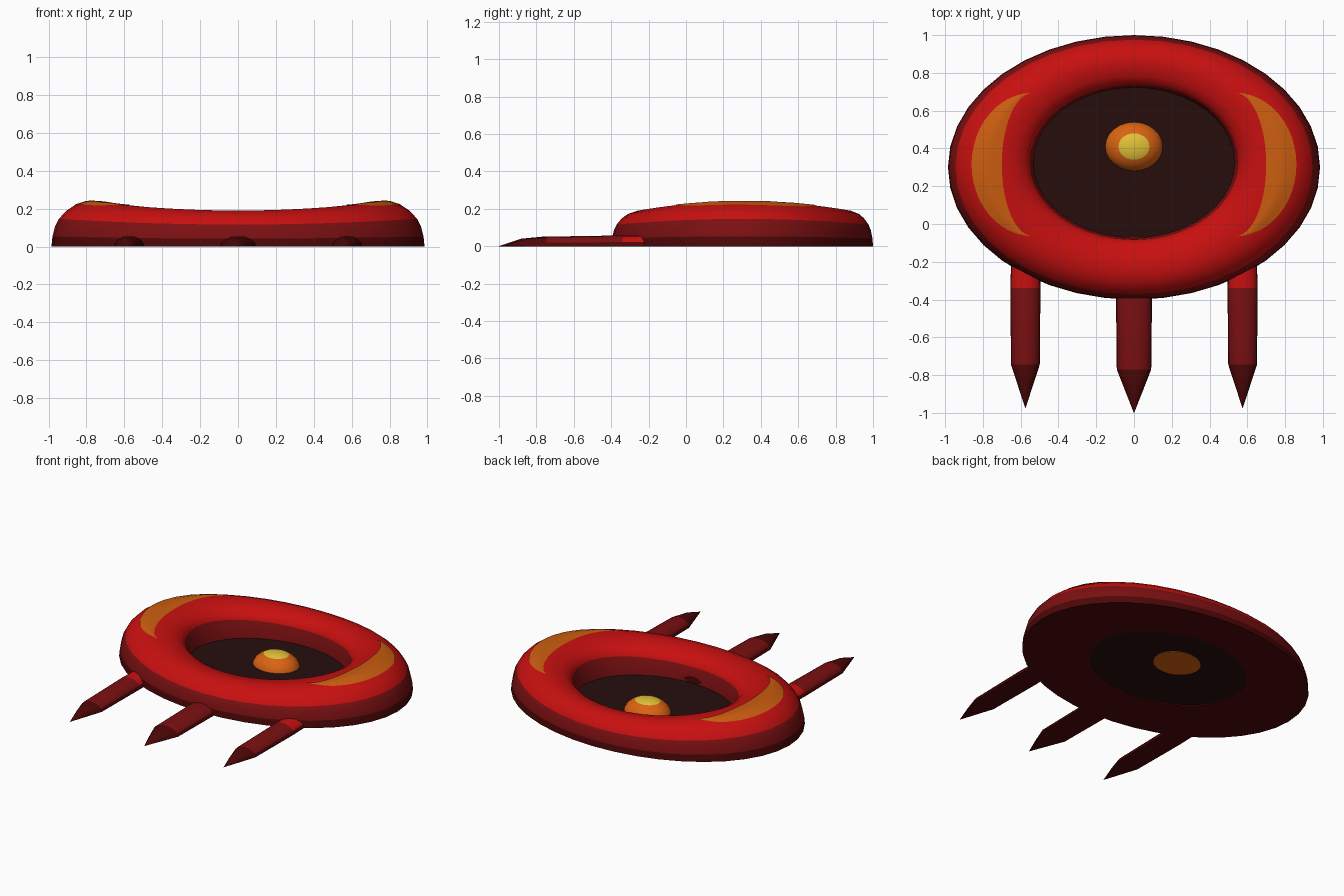
import bpy, bmesh
from math import sin, cos, pi, radians
from mathutils import Vector
from mathutils.bvhtree import BVHTree

cube = bpy.data.objects.get("Cube")
if cube:
    bpy.data.objects.remove(cube)


def material(name, rgb):
    m = bpy.data.materials.new(name)
    m.use_nodes = True
    colour = (*rgb, 1)
    m.diffuse_color = colour
    m.node_tree.nodes["Principled BSDF"].inputs["Base Color"].default_value = colour
    return m


RED = material("bright red", (0.58, 0.005, 0.005))
DARK = material("dark red", (0.2, 0.005, 0.006))
DEEP = material("deep red", (0.075, 0.002, 0.002))
BLACK = material("blackish red", (0.02, 0.004, 0.004))
ORANGE = material("orange", (0.7, 0.125, 0.006))
AMBER = material("amber", (0.6, 0.11, 0.005))
YELLOW = material("yellow", (0.75, 0.53, 0.04))


def skin(name, rows, mats, rule, wrap=False, close=True, caps=False):
    """Join rows of points with quads; rule(face) picks the material."""
    bm = bmesh.new()
    grid = [[bm.verts.new(p) for p in row] for row in rows]
    n = len(grid[0])
    pairs = list(zip(grid, grid[1:])) + ([(grid[-1], grid[0])] if wrap else [])
    for a, b in pairs:
        for i in range(n if close else n - 1):
            j = (i + 1) % n
            bm.faces.new((a[i], a[j], b[j], b[i]))
    if caps:
        bm.faces.new(grid[0])
        bm.faces.new(grid[-1])
    bmesh.ops.remove_doubles(bm, verts=bm.verts, dist=0.0005)
    bmesh.ops.recalc_face_normals(bm, faces=bm.faces)
    bm.normal_update()
    for f in bm.faces:
        f.material_index = rule(f)
    mesh = bpy.data.meshes.new(name)
    bm.to_mesh(mesh)
    bm.free()
    for m in mats:
        mesh.materials.append(m)
    ob = bpy.data.objects.new(name, mesh)
    bpy.context.scene.collection.objects.link(ob)
    bpy.ops.object.select_all(action="DESELECT")
    ob.select_set(True)
    bpy.context.view_layer.objects.active = ob
    bpy.ops.object.shade_smooth_by_angle(angle=radians(40))
    return ob


def ellipse(cy, rx, ry, z, n=40):
    return [Vector((rx * cos(2 * pi * i / n), cy + ry * sin(2 * pi * i / n), z))
            for i in range(n)]


# Padded oval ring, higher at its left and right
profile = [(0, 0), (0.012, 0.22), (0.045, 0.45), (0.09, 0.61), (0.18, 0.79),
           (0.28, 0.91), (0.44, 1), (0.62, 0.98), (0.8, 0.91), (0.92, 0.79),
           (0.99, 0.62), (1.03, 0)]
outer = ellipse(0.3, 0.985, 0.7, 0)
inner = ellipse(0.325, 0.545, 0.405, 0)
rows = []
for t, h in profile:
    row = []
    for a, b in zip(outer, inner):
        p = a.lerp(b, t)
        p.z = h * (0.19 + 0.05 * (a.x / 0.985) ** 2)
        row.append(p)
    rows.append(row)


def ring_colour(f):
    c = f.calc_center_median()
    if f.normal.z < -0.8 or c.z < 0.04:
        return 2
    inside = (c.x / 0.57) ** 2 + ((c.y - 0.325) / 0.43) ** 2 < 1
    return 1 if c.z < (0.09 if inside else 0.13) else 0


ring = skin("padded_ring", rows, [RED, DARK, DEEP], ring_colour, wrap=True)

# Crescent plates laid over the ring on both sides
tree = BVHTree.FromPolygons([v.co for v in ring.data.vertices],
                            [p.vertices for p in ring.data.polygons])
for side, label in ((1, "left"), (-1, "right")):
    rows = []
    for i in range(25):
        s = -1 + i / 12
        bow = 1 - s * s
        y = 0.315 + 0.38 * sin(s * pi / 2)
        arc = cos(s * pi / 2)
        x0 = 0.535 + 0.165 * arc
        x1 = 0.535 + 0.325 * arc
        row = []
        for k in range(7):
            x = side * (x0 + (x1 - x0) * k / 6)
            hit = tree.ray_cast(Vector((x, y, 1)), Vector((0, 0, -1)))[0]
            row.append(hit + Vector((0, 0, 0.004)))
        rows.append(row)
    plate = skin(label + "_crescent", rows, [AMBER], lambda f: 0, close=False)
    if plate.data.polygons[60].normal.z < 0:
        plate.data.flip_normals()

# Dark floor inside the ring
skin("floor", [ellipse(0.325, 0.56, 0.42, z) for z in (0.004, 0.015)],
     [BLACK], lambda f: 0, caps=True)

# Low dome with a yellow cap
rows = [ellipse(0.41, 0.155 * cos(a), 0.132 * cos(a), 0.1 * sin(a), 24)
        for a in (radians(d) for d in (0, 15, 30, 45, 58, 70, 80, 89))]
skin("dome", rows, [ORANGE, YELLOW],
     lambda f: int(f.calc_center_median().z > 0.085), caps=True)


# Three flat-bottomed spikes at the front
def spike(name, x, half, start, tip):
    rows = []
    for y, w, h in ((start, 0.9, 1), (-0.34, 1, 1), (tip + 0.23, 0.95, 0.88),
                    (tip + 0.12, 0.5, 0.7), (tip, 0.01, 0.02)):
        rows.append([Vector((x + half * w * cos(pi * i / 8), y,
                             0.058 * h * sin(pi * i / 8))) for i in range(9)])

    def colour(f):
        c = f.calc_center_median()
        if f.normal.z < 0.6 or c.y < tip + 0.2:
            return 2
        return 0 if c.y > -0.34 else 1

    skin(name, rows, [RED, DARK, DEEP], colour, caps=True)


spike("middle_spike", 0, 0.096, -0.07, -1)
for side, label in ((1, "left"), (-1, "right")):
    spike(label + "_spike", side * 0.575, 0.08, -0.1, -0.975)
